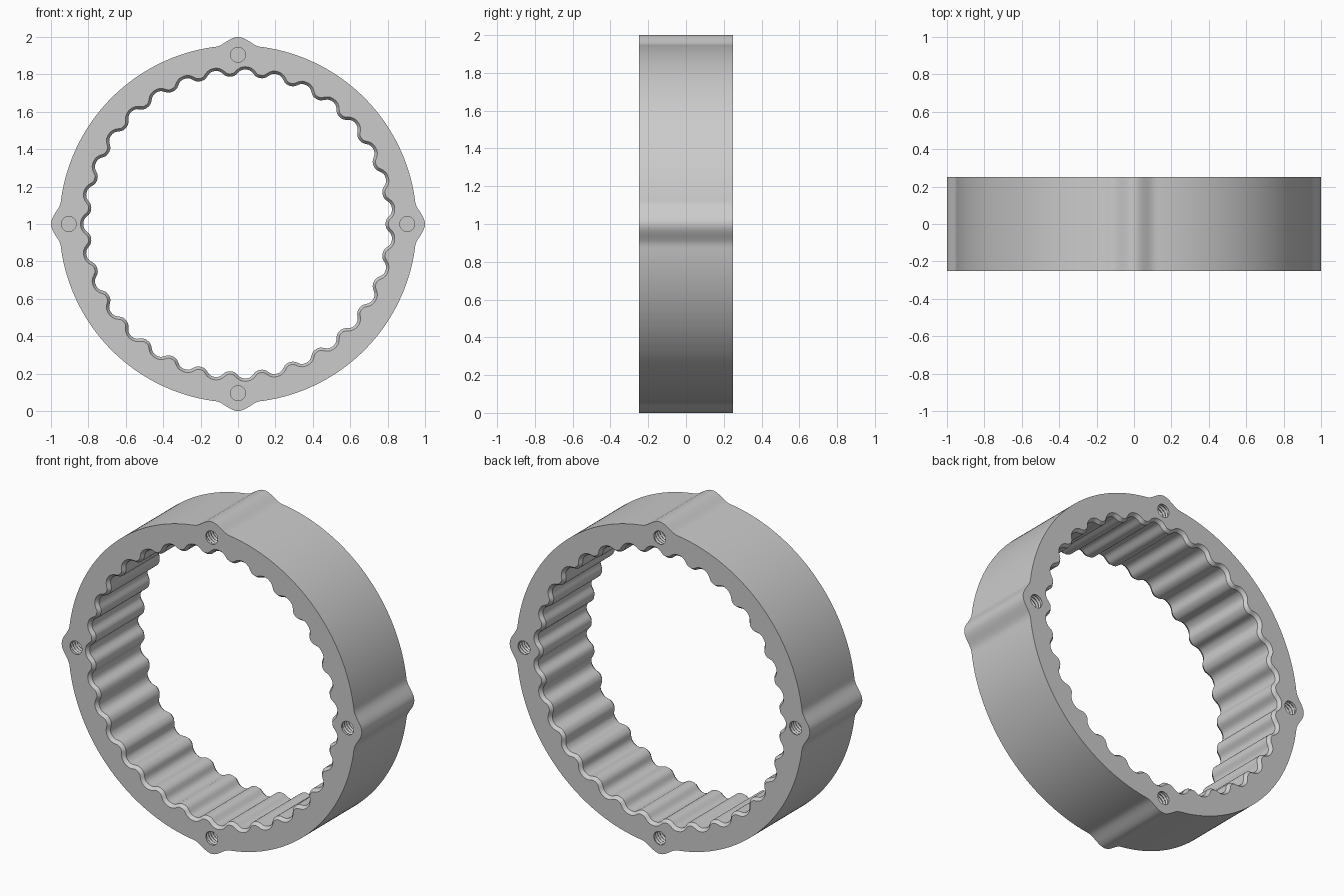
import bpy, bmesh
from math import sin, cos, pi, tanh, tau, atan2

if "Cube" in bpy.data.objects:
    bpy.data.objects.remove(bpy.data.objects["Cube"])

HALF = 0.25          # half thickness along y
CZ = 1.0             # ring centre height
TEETH = 31
N_IN, N_OUT, N_HOLE = TEETH * 16, 400, 24
HOLE_POS, HOLE_R, HOLE_DEPTH, PITCH = 0.905, 0.04, 0.16, 0.02


def outer_profile():
    # round body with four softly blended lugs
    pts = []
    for i in range(N_OUT):
        a = tau * i / N_OUT
        d = abs((a + pi / 4) % (pi / 2) - pi / 4)
        r = 0.955 + (0.045 * cos(d / 0.125 * pi / 2) ** 2 if d < 0.125 else 0)
        pts.append((r * cos(a), r * sin(a)))
    return pts


def tooth_profile(offset=0.0):
    # wavy inner teeth, optionally offset outwards along the normal
    def p(a):
        r = 0.808 - 0.019 * tanh(1.2 * cos(TEETH * a)) / tanh(1.2)
        return r * cos(a), r * sin(a)
    pts = []
    for i in range(N_IN):
        a = tau * i / N_IN
        (x, z), (x0, z0), (x1, z1) = p(a), p(a - 1e-4), p(a + 1e-4)
        n = atan2(-(x1 - x0), z1 - z0)
        pts.append((x + offset * cos(n), z + offset * sin(n)))
    return pts


def add_loop(bm, pts, y):
    return [bm.verts.new((x, y, z + CZ)) for x, z in pts]


def bridge(bm, a, b):
    for i in range(len(a)):
        j = (i + 1) % len(a)
        bm.faces.new((a[i], a[j], b[j], b[i]))


def threaded_hole(bm, angle, side):
    # blind hole with helical grooves; returns the mouth loop
    cx, cz = HOLE_POS * cos(angle), HOLE_POS * sin(angle)
    steps = int(HOLE_DEPTH / PITCH * 6)
    mouth = prev = None
    for k in range(steps + 1):
        depth = HOLE_DEPTH * k / steps
        fade = min(1, k / 4, (steps - k) / 4)
        pts = []
        for i in range(N_HOLE):
            a = tau * i / N_HOLE
            phase = (depth / PITCH + side * i / N_HOLE) % 1
            r = HOLE_R + 0.007 * fade * (1 - abs(2 * phase - 1))
            pts.append((cx + r * cos(a), cz + r * sin(a)))
        loop = add_loop(bm, pts, side * (HALF - depth))
        if prev:
            bridge(bm, prev, loop)
        else:
            mouth = loop
        prev = loop
    bm.faces.new(prev)
    return mouth


bm = bmesh.new()

# outer wall
outer = {s: add_loop(bm, outer_profile(), s * HALF) for s in (-1, 1)}
bridge(bm, outer[-1], outer[1])

# toothed inner wall with a chamfer at both ends
wall = {s: add_loop(bm, tooth_profile(), s * (HALF - 0.02)) for s in (-1, 1)}
rim = {s: add_loop(bm, tooth_profile(0.015), s * HALF) for s in (-1, 1)}
bridge(bm, wall[-1], wall[1])

# end faces with four threaded holes each
for s in (-1, 1):
    bridge(bm, rim[s], wall[s])
    loops = [outer[s], rim[s]] + [threaded_hole(bm, k * pi / 2, s) for k in range(4)]
    edges = [bm.edges.get((lp[i - 1], lp[i])) for lp in loops for i in range(len(lp))]
    bmesh.ops.triangle_fill(bm, edges=edges, use_beauty=True, normal=(0, s, 0))

bmesh.ops.recalc_face_normals(bm, faces=bm.faces[:])
mesh = bpy.data.meshes.new("ring_gear")
bm.to_mesh(mesh)
bm.free()
ring = bpy.data.objects.new("ring_gear", mesh)
bpy.context.collection.objects.link(ring)
bpy.context.view_layer.objects.active = ring
ring.select_set(True)
bpy.ops.object.shade_smooth_by_angle(angle=pi / 6)
